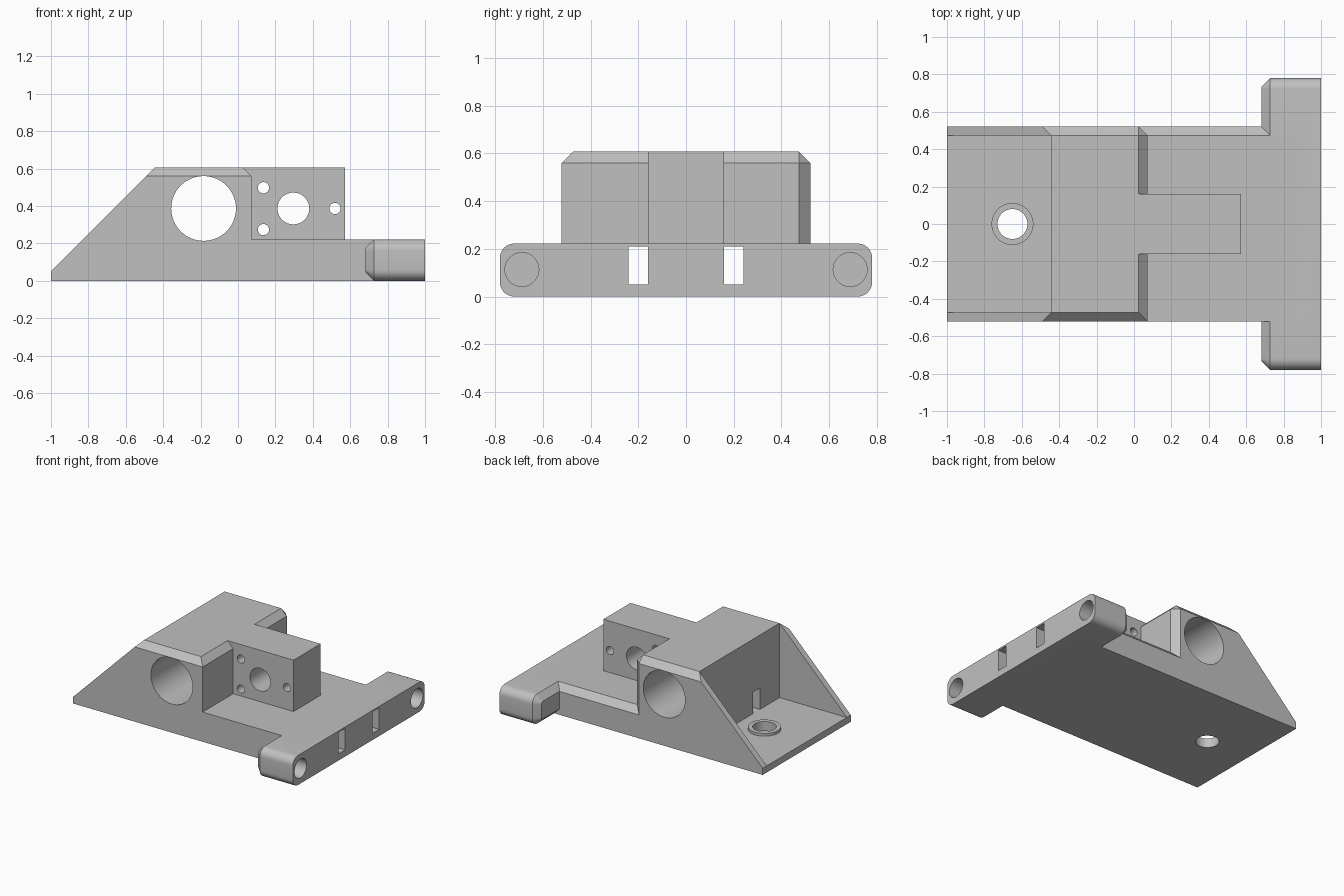
import bpy, bmesh, math
from mathutils import Matrix, Vector

cube = bpy.data.objects.get("Cube")
if cube:
    bpy.data.objects.remove(cube, do_unlink=True)

grey = bpy.data.materials.new("plain_grey")
grey.use_nodes = True
grey.diffuse_color = (0.53, 0.53, 0.53, 1)
grey.node_tree.nodes["Principled BSDF"].inputs["Base Color"].default_value = (0.53, 0.53, 0.53, 1)

# Main dimensions
HALF, TOP, DECK, FACE = 0.521, 0.607, 0.222, 0.072
BEVEL, FLOOR, RIDGE = 0.047, 0.05, -0.443


def finish(name, bm):
    bmesh.ops.recalc_face_normals(bm, faces=bm.faces)
    mesh = bpy.data.meshes.new(name)
    bm.to_mesh(mesh)
    bm.free()
    mesh.materials.append(grey)
    obj = bpy.data.objects.new(name, mesh)
    bpy.context.collection.objects.link(obj)
    return obj


def hull(name, points):
    bm = bmesh.new()
    for p in points:
        bm.verts.new(p)
    bmesh.ops.convex_hull(bm, input=bm.verts[:])
    bmesh.ops.dissolve_limit(bm, angle_limit=0.01, verts=bm.verts[:], edges=bm.edges[:])
    return finish(name, bm)


def box(name, x, y, z):
    return hull(name, [(a, b, c) for a in x for b in y for c in z])


def cylinder(name, centre, radius, length, axis):
    bm = bmesh.new()
    turn = Vector((0, 0, 1)).rotation_difference(Vector(axis)).to_matrix().to_4x4()
    bmesh.ops.create_cone(bm, cap_ends=True, segments=64, radius1=radius, radius2=radius,
                          depth=length, matrix=Matrix.Translation(centre) @ turn)
    return finish(name, bm)


def combine(target, tool, operation):
    mod = target.modifiers.new(tool.name, 'BOOLEAN')
    mod.operation, mod.solver, mod.object = operation, 'EXACT', tool
    bpy.context.view_layer.objects.active = target
    bpy.ops.object.modifier_apply(modifier=mod.name)
    bpy.data.objects.remove(tool, do_unlink=True)


def rounded_section(x, inset):
    # Rounded rectangle across the end bar
    r = 0.06 - inset
    points = []
    for sy in (-1, 1):
        for z in (0.06, DECK - 0.06):
            for i in range(9):
                a = math.pi / 2 * i / 8
                sz = 1 if z > DECK / 2 else -1
                points.append((x, sy * (0.72 + r * math.cos(a)), z + sz * r * math.sin(a)))
    return points


# Sloped housing with bevelled upper edges and one bevelled upright corner
back, low, inner = FACE - BEVEL, TOP - BEVEL, HALF - BEVEL
points = [(FACE, -HALF, 0), (FACE, -HALF, low)]
for z in (0, low):
    points += [(back, HALF, z), (FACE, inner, z)]
for s in (-1, 1):
    points += [(-1, s * HALF, 0), (-1, s * HALF, FLOOR), (RIDGE - BEVEL, s * HALF, low),
               (RIDGE, s * inner, TOP), (back, s * inner, TOP)]
bracket = hull("mounting_bracket", points)

# Deck, bevelled along its back edge
section = [(-HALF, 0), (HALF, 0), (HALF, DECK - BEVEL), (inner, DECK), (-HALF, DECK)]
combine(bracket, hull("deck", [(x, y, z) for x in (0, 0.9) for y, z in section]), 'UNION')

# End bar and central tongue
bar = hull("end_bar", rounded_section(0.682, BEVEL - 0.002)
           + rounded_section(0.727, 0) + rounded_section(1, 0))
combine(bracket, bar, 'UNION')
combine(bracket, box("tongue", (0, 0.572), (-0.16, 0.16), (0.1, TOP)), 'UNION')

# Open pocket between the sloped side walls, with a raised ring round its hole
combine(bracket, box("pocket", (-1.2, RIDGE), (-inner, inner), (FLOOR, 1)), 'DIFFERENCE')
combine(bracket, cylinder("ring", (-0.65, 0, 0.045), 0.112, 0.05, (0, 0, 1)), 'UNION')
combine(bracket, cylinder("floor_hole", (-0.65, 0, 0), 0.08, 0.4, (0, 0, 1)), 'DIFFERENCE')

# Cross holes
for x, z, r in [(-0.184, 0.387, 0.173), (0.296, 0.387, 0.085), (0.136, 0.498, 0.03),
                (0.136, 0.274, 0.03), (0.518, 0.387, 0.03)]:
    combine(bracket, cylinder("cross_hole", (x, 0, z), r, 1.4, (0, 1, 0)), 'DIFFERENCE')

# Long slots and blind holes in the bar ends
for s in (-1, 1):
    slot = box("slot", (-0.6, 1.2), (s * 0.16, s * 0.242), (FLOOR, 0.21))
    combine(bracket, slot, 'DIFFERENCE')
    bore = cylinder("bore", (0.9, s * 0.688, 0.113), 0.071, 0.34, (1, 0, 0))
    combine(bracket, bore, 'DIFFERENCE')

# Smooth round surfaces, keep edges crisp
bpy.ops.object.select_all(action='DESELECT')
bracket.select_set(True)
bpy.context.view_layer.objects.active = bracket
bpy.ops.object.shade_smooth_by_angle(angle=math.radians(30))
